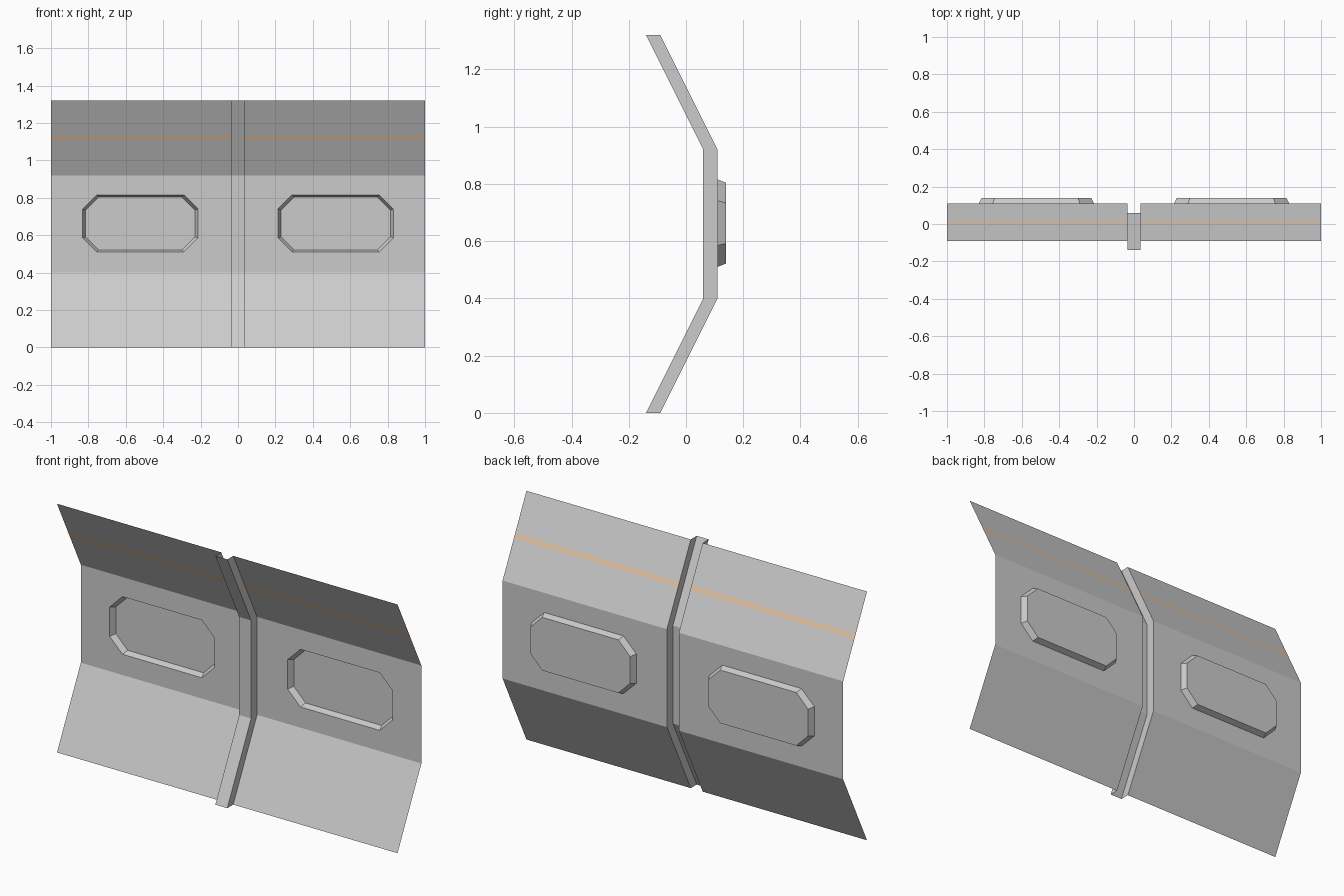
import bpy
import bmesh

cube = bpy.data.objects.get("Cube")
if cube:
    bpy.data.objects.remove(cube, do_unlink=True)


def make_material(name, rgb):
    mat = bpy.data.materials.new(name)
    mat.use_nodes = True
    mat.diffuse_color = (*rgb, 1)
    mat.node_tree.nodes["Principled BSDF"].inputs["Base Color"].default_value = (*rgb, 1)
    return mat


GREY = make_material("panel grey", (0.6, 0.6, 0.6))
PEACH = make_material("stripe peach", (0.83, 0.58, 0.38))

# Folded side profile as (y, z); the stripe lies between two rows of the upper slope
LOW, HIGH, TOP = 0.4, 0.92, 1.32
STRIPE = (1.109, 1.131)
BACK = 0.11


def slope_y(z):
    return BACK - 0.5 * max(LOW - z, z - HIGH, 0)


ROWS = [0, LOW, HIGH, *STRIPE, TOP]
CHANNEL_HALF, CHANNEL_DEPTH = 0.035, 0.05


def finish(bm, name, materials):
    bmesh.ops.remove_doubles(bm, verts=bm.verts, dist=0.0001)
    bmesh.ops.recalc_face_normals(bm, faces=bm.faces)
    if sum(f.normal.y * f.calc_area() for f in bm.faces) < 0:
        bmesh.ops.reverse_faces(bm, faces=bm.faces)
    mesh = bpy.data.meshes.new(name)
    bm.to_mesh(mesh)
    bm.free()
    for mat in materials:
        mesh.materials.append(mat)
    obj = bpy.data.objects.new(name, mesh)
    bpy.context.collection.objects.link(obj)


def octagon(bm, cx, cz, hx, hz, cut, y):
    """Rectangle with cut corners, two vertices per corner, in order."""
    verts = []
    for sx, sz in ((-1, -1), (1, -1), (1, 1), (-1, 1)):
        pair = [(cx + sx * hx, cz + sz * (hz - cut)),
                (cx + sx * (hx - cut), cz + sz * hz)]
        if sx != sz:
            pair.reverse()
        verts += [bm.verts.new((x, y, z)) for x, z in pair]
    return verts


def side_panel(name, x0, x1):
    bm = bmesh.new()
    left, right = ([bm.verts.new((x, slope_y(z), z)) for z in ROWS] for x in (x0, x1))
    for i, z in enumerate(ROWS[:-1]):
        if z != LOW:
            face = bm.faces.new((left[i], right[i], right[i + 1], left[i + 1]))
            face.material_index = int(z == STRIPE[0])
    # Upright middle band, opened around the raised window
    cx, cz = (0.5225 if x1 > 0.5 else -0.5225), 0.663
    rim = octagon(bm, cx, cz, 0.308, 0.153, 0.075, BACK)
    pane = octagon(bm, cx, cz, 0.293, 0.141, 0.07, BACK + 0.03)
    corners = [left[1], right[1], right[2], left[2]]
    for i in range(4):
        j = (i + 1) % 4
        bm.faces.new((corners[i], rim[2 * i], rim[2 * i + 1]))
        bm.faces.new((corners[i], rim[2 * i + 1], rim[2 * j], corners[j]))
    # Bevelled window sides and flat window pane
    for i in range(8):
        j = (i + 1) % 8
        bm.faces.new((rim[i], rim[j], pane[j], pane[i]))
    bm.faces.new(pane)
    finish(bm, name, [GREY, PEACH])


def centre_channel():
    bm = bmesh.new()
    section = [(-CHANNEL_HALF, 0), (-CHANNEL_HALF, -CHANNEL_DEPTH),
               (CHANNEL_HALF, -CHANNEL_DEPTH), (CHANNEL_HALF, 0)]
    rows = [[bm.verts.new((x, slope_y(z) + dy, z)) for x, dy in section]
            for z in (0, LOW, HIGH, TOP)]
    for a, b in zip(rows, rows[1:]):
        for i in range(3):
            bm.faces.new((a[i], a[i + 1], b[i + 1], b[i]))
    finish(bm, "centre_channel", [GREY])


side_panel("left_panel", CHANNEL_HALF, 1)
side_panel("right_panel", -1, -CHANNEL_HALF)
centre_channel()
